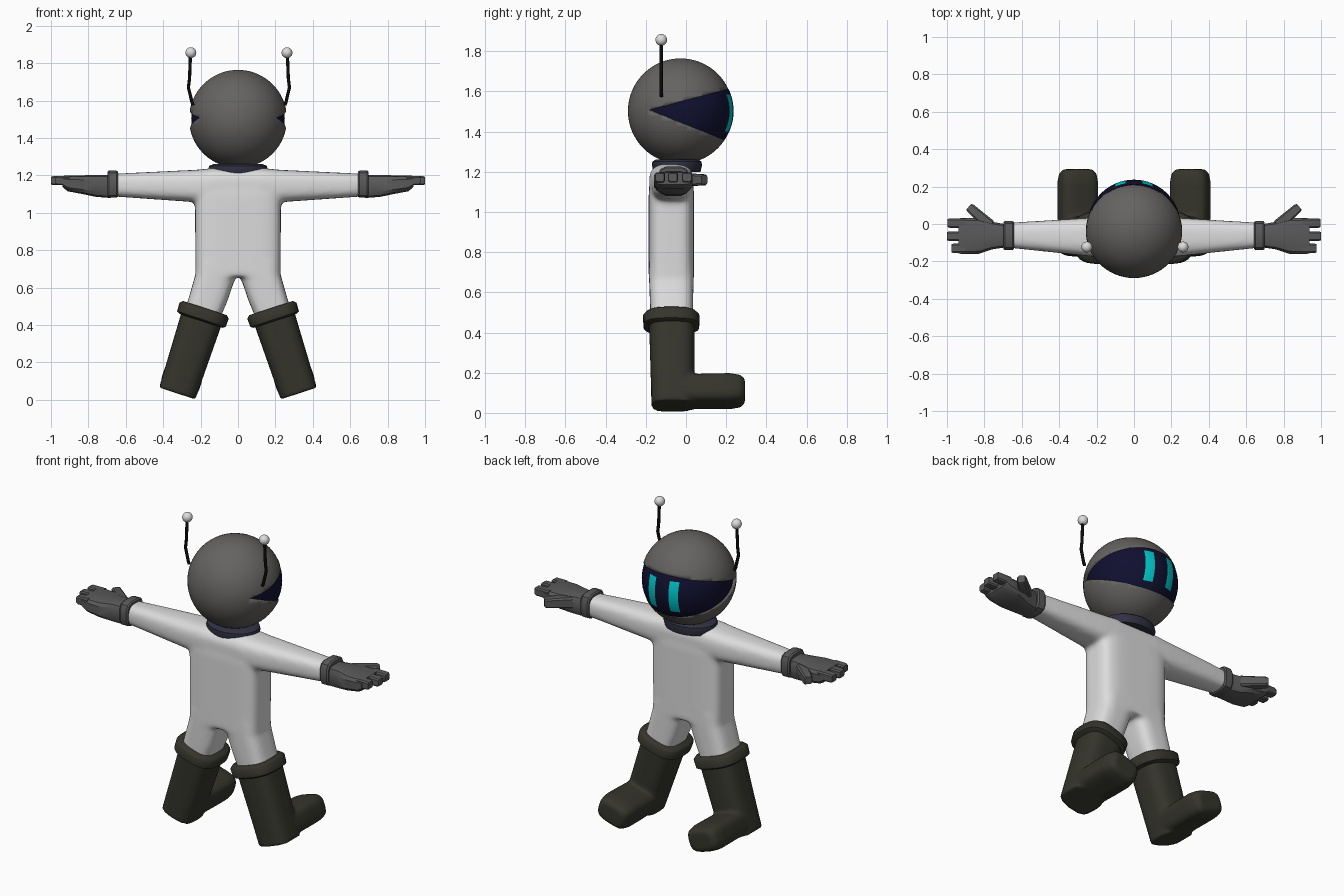
import bpy, bmesh, math
from mathutils import Matrix, Vector

if "Cube" in bpy.data.objects:
    bpy.data.objects.remove(bpy.data.objects["Cube"])


def material(name, r, g, b):
    m = bpy.data.materials.new(name)
    m.diffuse_color = (r, g, b, 1)
    m.use_nodes = True
    m.node_tree.nodes["Principled BSDF"].inputs["Base Color"].default_value = m.diffuse_color
    return m


WHITE = material("suit white", 0.72, 0.72, 0.72)
GREY = material("helmet grey", 0.13, 0.125, 0.12)
GLOVE = material("glove grey", 0.10, 0.10, 0.10)
BOOT = material("boot olive", 0.035, 0.035, 0.025)
NAVY = material("visor navy", 0.005, 0.005, 0.03)
CYAN = material("light cyan", 0.0, 0.58, 0.60)
COLLAR = material("collar blue grey", 0.03, 0.03, 0.055)
BLACK = material("antenna black", 0.003, 0.003, 0.003)


def loft(bm, axis, secs, n=32, e=3.0):
    """Superellipse sections (t, c1, c2, h1, h2) along axis, capped; returns the new verts."""
    rings = []
    for t, c1, c2, h1, h2 in secs:
        ring = []
        for i in range(n):
            a = 2 * math.pi * (i + 0.5) / n
            c, s = math.cos(a), math.sin(a)
            p = [c1 + h1 * math.copysign(abs(c) ** (2 / e), c),
                 c2 + h2 * math.copysign(abs(s) ** (2 / e), s)]
            p.insert("xyz".index(axis), t)
            ring.append(bm.verts.new(p))
        rings.append(ring)
    for r0, r1 in zip(rings, rings[1:]):
        for i in range(n):
            j = (i + 1) % n
            bm.faces.new((r0[i], r0[j], r1[j], r1[i]))
    bm.faces.new(rings[0])
    bm.faces.new(rings[-1])
    return [v for r in rings for v in r]


def finish(bm, name, mats, matrix=Matrix(), angle=35):
    """Transform, fix normals, smooth by angle and make an object."""
    bmesh.ops.transform(bm, matrix=matrix, verts=bm.verts)
    bmesh.ops.recalc_face_normals(bm, faces=bm.faces)
    for f in bm.faces:
        f.smooth = True
    for ed in bm.edges:
        ed.smooth = ed.calc_face_angle(0) < math.radians(angle)
    me = bpy.data.meshes.new(name)
    bm.to_mesh(me)
    bm.free()
    for m in mats:
        me.materials.append(m)
    ob = bpy.data.objects.new(name, me)
    bpy.context.collection.objects.link(ob)
    return ob


def fuse(ob, voxel, rounds):
    """Merge overlapping lofts into one soft skin."""
    r = ob.modifiers.new("fuse", 'REMESH')
    r.mode = 'VOXEL'
    r.voxel_size = voxel
    r.use_smooth_shade = True
    s = ob.modifiers.new("soften", 'SMOOTH')
    s.factor = 0.5
    s.iterations = rounds


# Suit: arms, torso and legs
bm = bmesh.new()
arm = [(0.68, -0.06, 1.148, 0.066, 0.06), (0.22, -0.07, 1.143, 0.104, 0.087),
       (0.13, -0.073, 1.147, 0.11, 0.092)]
loft(bm, 'x', arm + [(-t, *r) for t, *r in reversed(arm)])
loft(bm, 'z', [(0.66, 0, -0.073, 0.228, 0.113), (1.10, 0, -0.073, 0.23, 0.113),
               (1.19, 0, -0.073, 0.20, 0.10)], e=4.5)
for s in (1, -1):
    loft(bm, 'z', [(0.40, s * 0.21, -0.07, 0.10, 0.103), (0.53, s * 0.162, -0.072, 0.106, 0.107),
                   (0.67, s * 0.118, -0.073, 0.110, 0.111), (0.74, s * 0.112, -0.073, 0.112, 0.111)], e=3.5)
fuse(finish(bm, "suit", [WHITE]), 0.012, 12)

# Collar
bm = bmesh.new()
loft(bm, 'z', [(1.20, 0, -0.045, 0.15, 0.118), (1.232, 0, -0.045, 0.16, 0.125),
               (1.25, 0, -0.045, 0.155, 0.123), (1.262, 0, -0.045, 0.13, 0.105)], e=2)
finish(bm, "collar", [COLLAR])

# Helmet and visor share one wedge-shaped opening
APEX = Vector((0, -0.19, 1.507))
UP, DOWN = Vector((0, -0.262, 1)), Vector((0, -0.392, -1))


def cut(bm, co, no):
    bmesh.ops.bisect_plane(bm, geom=bm.verts[:] + bm.edges[:] + bm.faces[:],
                           plane_co=co, plane_no=no, dist=1e-5)


def wedge_sphere(radius, y, keep_inside):
    bm = bmesh.new()
    bmesh.ops.create_uvsphere(bm, u_segments=64, v_segments=32, radius=radius,
                              matrix=Matrix.Translation((0, y, 1.502)))
    cut(bm, APEX, UP)
    cut(bm, APEX, DOWN)
    drop = []
    for f in bm.faces:
        d = f.calc_center_median() - APEX
        if (d.dot(UP) < 0 and d.dot(DOWN) < 0) != keep_inside:
            drop.append(f)
    bmesh.ops.delete(bm, geom=drop, context='FACES')
    return bm


shell = finish(wedge_sphere(0.262, -0.027, False), "helmet", [GREY])
sol = shell.modifiers.new("thickness", 'SOLIDIFY')
sol.thickness = 0.03
sol.offset = -1

bm = wedge_sphere(0.25, -0.013, True)
for x in (-0.098, -0.045, 0.045, 0.098):
    cut(bm, (x, 0, 0), (1, 0, 0))
for z in (1.40, 1.585):
    cut(bm, (0, 0, z), (0, 0, 1))
for f in bm.faces:
    c = f.calc_center_median()
    f.material_index = int(0.045 < abs(c.x) < 0.098 and 1.40 < c.z < 1.585)
finish(bm, "visor", [NAVY, CYAN])

for s, side in ((1, "right"), (-1, "left")):
    flip = Matrix.Diagonal((s, 1, 1, 1))

    # Antenna with a kinked stalk and a ball
    cu = bpy.data.curves.new("antenna_" + side, 'CURVE')
    cu.dimensions = '3D'
    cu.bevel_depth = 0.009
    cu.bevel_resolution = 3
    cu.use_fill_caps = True
    pts = [(0.245, 1.575), (0.251, 1.59), (0.27, 1.67), (0.264, 1.72), (0.259, 1.85)]
    sp = cu.splines.new('POLY')
    sp.points.add(len(pts) - 1)
    for p, (x, z) in zip(sp.points, pts):
        p.co = (s * x + 0.005, -0.123, z, 1)
    cu.materials.append(BLACK)
    bpy.context.collection.objects.link(bpy.data.objects.new("antenna_" + side, cu))
    bm = bmesh.new()
    bmesh.ops.create_uvsphere(bm, u_segments=20, v_segments=12, radius=0.029)
    finish(bm, "antenna_ball_" + side, [WHITE],
           Matrix.Translation((s * 0.257 + 0.005, -0.123, 1.856)))

    # Glove: palm, three fingers, thumb
    bm = bmesh.new()
    loft(bm, 'x', [(0.68, -0.063, 1.14, 0.062, 0.062), (0.76, -0.062, 1.144, 0.075, 0.060),
                   (0.83, -0.064, 1.15, 0.097, 0.051), (0.91, -0.064, 1.157, 0.098, 0.043),
                   (0.937, -0.064, 1.167, 0.096, 0.031)], n=12, e=4)
    for y, tip in ((0.005, 0.996), (-0.065, 1.0), (-0.13, 0.977)):
        loft(bm, 'x', [(0.90, y, 1.172, 0.026, 0.026), (tip - 0.01, y, 1.172, 0.026, 0.025),
                       (tip, y, 1.172, 0.022, 0.020)], n=8, e=5)
    thumb = loft(bm, 'x', [(0, 0, 0, 0.032, 0.034), (0.14, 0, 0, 0.026, 0.028),
                           (0.153, 0, 0, 0.020, 0.022)], n=8, e=5)
    bmesh.ops.transform(bm, verts=thumb, matrix=Matrix.Translation((0.768, -0.008, 1.16))
                        @ Matrix.Rotation(math.radians(41), 4, 'Z'))
    finish(bm, "glove_" + side, [GLOVE], flip, 30)

    # Glove cuff
    bm = bmesh.new()
    loft(bm, 'x', [(0.642, -0.062, 1.153, 0.073, 0.068), (0.650, -0.062, 1.153, 0.079, 0.074),
                   (0.690, -0.062, 1.153, 0.079, 0.074), (0.699, -0.062, 1.153, 0.073, 0.068)],
         n=12, e=3.5)
    finish(bm, "glove_cuff_" + side, [GLOVE], flip, 30)

    # Boot: shaft and foot, splayed outward
    place = flip @ Matrix.Translation((0.325, 0, 0.034)) @ Matrix.Rotation(math.radians(-18), 4, 'Y')
    bm = bmesh.new()
    loft(bm, 'z', [(0, 0, -0.065, 0.102, 0.107), (0.20, 0, -0.067, 0.107, 0.110),
                   (0.43, 0, -0.07, 0.113, 0.114)], e=3)
    loft(bm, 'y', [(-0.12, 0, 0.075, 0.099, 0.074), (0.12, 0, 0.077, 0.106, 0.077),
                   (0.22, 0, 0.078, 0.106, 0.078), (0.27, 0, 0.078, 0.097, 0.070),
                   (0.293, 0, 0.078, 0.075, 0.052)], e=3.5)
    fuse(finish(bm, "boot_" + side, [BOOT], place), 0.009, 6)

    # Boot cuff
    bm = bmesh.new()
    loft(bm, 'z', [(0.408, 0, -0.073, 0.120, 0.122), (0.418, 0, -0.073, 0.137, 0.139),
                   (0.465, 0, -0.073, 0.139, 0.141), (0.480, 0, -0.073, 0.124, 0.126)], e=2.8)
    finish(bm, "boot_cuff_" + side, [BOOT], place, 50)
